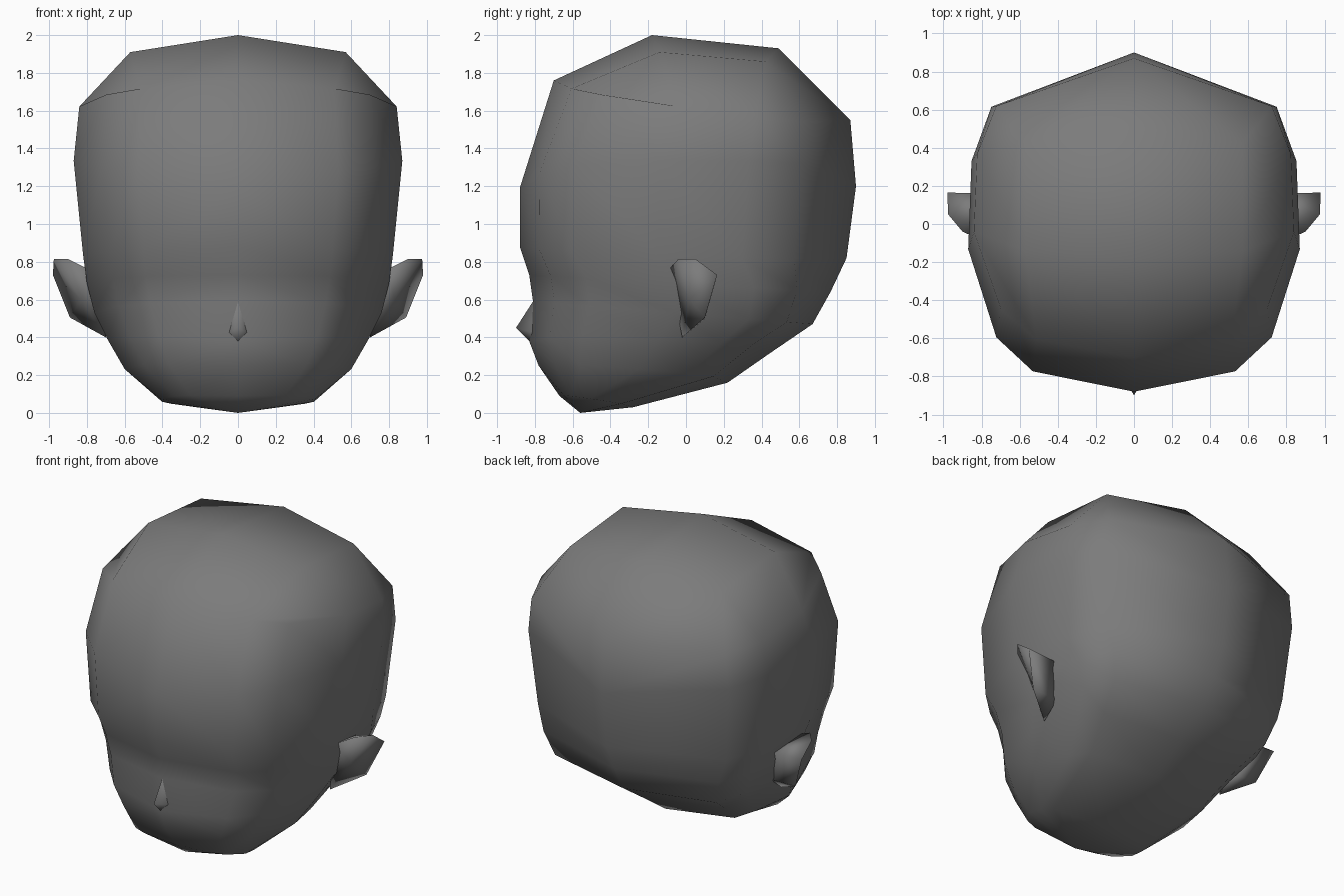
import bpy
import bmesh

default_cube = bpy.data.objects.get("Cube")
if default_cube:
    bpy.data.objects.remove(default_cube, do_unlink=True)

# Single flat colour for the whole bust
grey = bpy.data.materials.new("plain_grey")
grey.use_nodes = True
colour = (0.2, 0.2, 0.2, 1)
grey.diffuse_color = colour
shader = next(n for n in grey.node_tree.nodes if n.type == "BSDF_PRINCIPLED")
shader.inputs["Base Color"].default_value = colour
shader.inputs["Roughness"].default_value = 0.8


def make_part(name, build):
    """Build one half with the given function, then mirror it across x."""
    bm = bmesh.new()
    build(bm)
    bmesh.ops.recalc_face_normals(bm, faces=bm.faces)
    for face in bm.faces:
        face.smooth = True
    mesh = bpy.data.meshes.new(name)
    bm.to_mesh(mesh)
    bm.free()
    mesh.materials.append(grey)
    part = bpy.data.objects.new(name, mesh)
    bpy.context.collection.objects.link(part)
    mirror = part.modifiers.new("mirror_sides", "MIRROR")
    mirror.use_axis[0] = True
    mirror.use_clip = True
    mirror.merge_threshold = 0.001
    return part


# Outline of half a head section: fraction of half width, fraction front to back
OUTLINE = [(0, 0), (.61, .06), (.83, .16), (1, .42), (.98, .68), (.86, .84), (0, 1)]

# Sections: front height, front y, back height, back y, half width, side sag, rearward shift
SECTIONS = [
    (1.76, -.70, 1.55, .87, .84, .05, 1),     # crown
    (1.19, -.88, 1.2, .9, .87, -.14, 1),      # forehead
    (.88, -.88, .82, .85, .82, .02, 1),       # brow
    (.73, -.83, .64, .765, .8, 0, 1.2),       # eyes
    (.59, -.81, .47, .67, .76, 0, 1.3),       # cheeks
    (.38, -.83, .32, .45, .69, -.04, 1.4),    # mouth
    (.25, -.78, .16, .22, .6, -.03, 1.4),     # chin
    (.09, -.67, .03, -.28, .41, -.01, 1),     # underside
]


def section_ring(bm, front_z, front_y, back_z, back_y, width, sag, shift):
    ring = []
    for i, (across, depth) in enumerate(OUTLINE):
        along = 1 - (1 - depth) ** shift
        pinch = 1 - 0.25 * (shift - 1) if i > 3 else 1
        y = front_y + (back_y - front_y) * along
        z = front_z + (back_z - front_z) * along - sag * across
        ring.append(bm.verts.new((across * width * pinch, y, z)))
    return ring


def build_head(bm):
    rings = [section_ring(bm, *section) for section in SECTIONS]
    # Walls between neighbouring sections
    for upper, lower in zip(rings, rings[1:]):
        for i in range(len(OUTLINE) - 1):
            bm.faces.new((upper[i], upper[i + 1], lower[i + 1], lower[i]))
    # Blocky top of the skull
    front_mid = bm.verts.new((0, -.18, 2))
    front_side = bm.verts.new((.57, -.14, 1.91))
    back_mid = bm.verts.new((0, .49, 1.93))
    back_side = bm.verts.new((.57, .42, 1.86))
    brow, temple, corner, side, rear_side, rear_corner, rear = rings[0]
    for face in (
        (front_mid, front_side, back_side, back_mid),
        (brow, temple, front_side, front_mid),
        (temple, corner, side, front_side),
        (front_side, side, rear_side, back_side),
        (back_side, rear_side, rear_corner),
        (back_side, rear_corner, rear, back_mid),
    ):
        bm.faces.new(face)
    # Underside of the chin
    base = bm.verts.new((0, -.56, 0))
    for a, b in zip(rings[-1], rings[-1][1:]):
        bm.faces.new((a, b, base))


def build_nose(bm):
    tip = bm.verts.new((0, -.9, .45))
    bridge = bm.verts.new((0, -.81, .59))
    nostril = bm.verts.new((.06, -.79, .42))
    lip = bm.verts.new((0, -.83, .38))
    bm.faces.new((tip, bridge, nostril))
    bm.faces.new((tip, nostril, lip))


def build_ear(bm):
    # Rim from the front root, over the tip, down to the lobe
    rim = [bm.verts.new(p) for p in (
        (.79, -.09, .76), (.9, -.04, .815), (.975, .05, .815),
        (.98, .165, .73), (.89, .1, .505), (.7, -.02, .4))]
    hollow = bm.verts.new((.83, .02, .6))
    back_top = bm.verts.new((.77, .16, .72))
    back_low = bm.verts.new((.7, .1, .5))
    for a, b in zip(rim, rim[1:] + rim[:1]):
        bm.faces.new((a, b, hollow))
    root, fold, top, tip, edge, lobe = rim
    for face in (
        (root, fold, back_top), (fold, top, back_top), (top, tip, back_top),
        (tip, edge, back_low, back_top), (edge, lobe, back_low),
        (lobe, root, back_top, back_low),
    ):
        bm.faces.new(face)


make_part("head", build_head)
make_part("nose", build_nose)
make_part("ears", build_ear)
